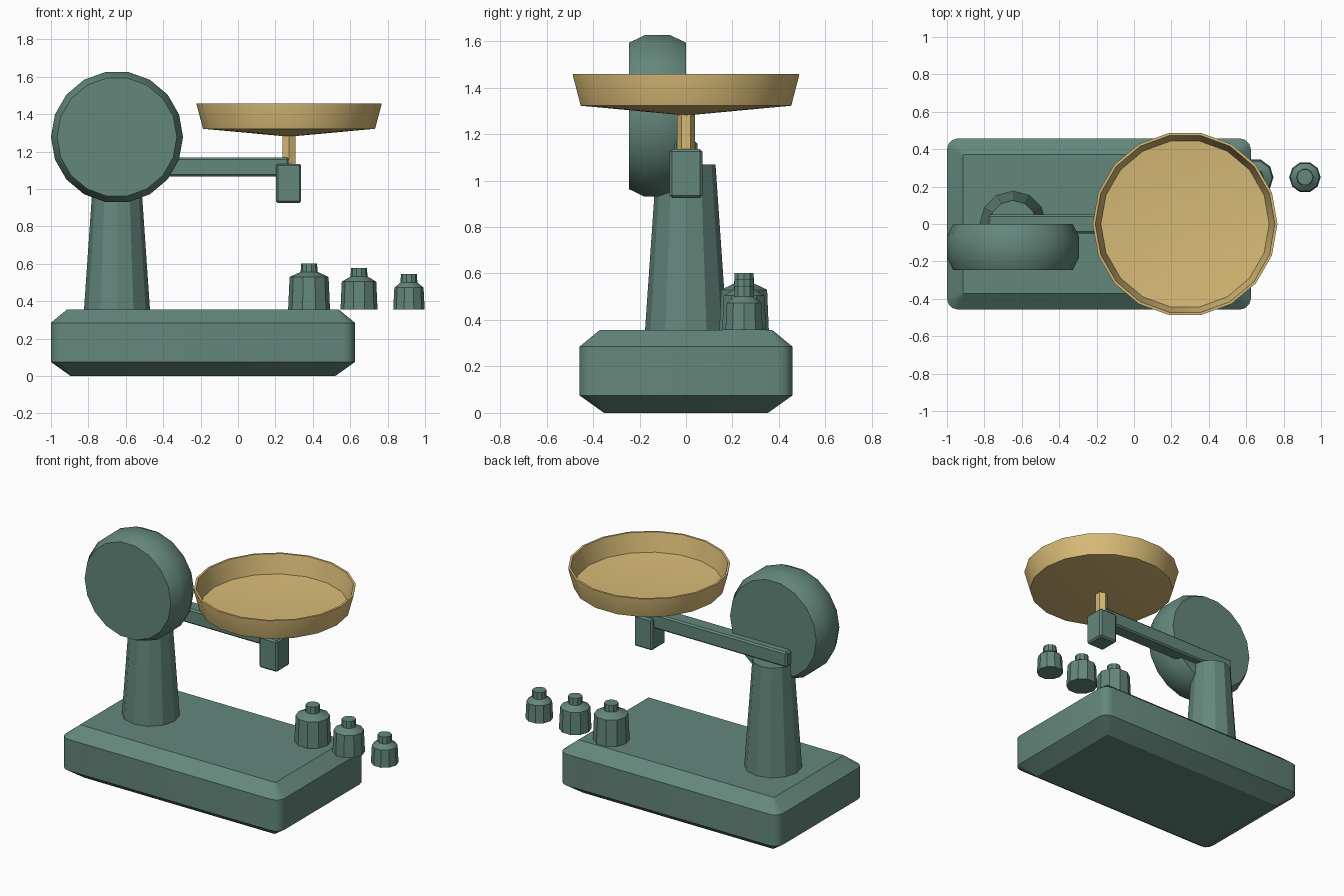
import bpy, bmesh, math
from mathutils import Matrix, Vector

default = bpy.data.objects.get("Cube")
if default:
    bpy.data.objects.remove(default, do_unlink=True)


def material(name, colour):
    mat = bpy.data.materials.new(name)
    mat.use_nodes = True
    mat.diffuse_color = (*colour, 1)
    mat.node_tree.nodes["Principled BSDF"].inputs["Base Color"].default_value = (*colour, 1)
    return mat


GREEN = material("sage green enamel", (0.127, 0.242, 0.202))
BRASS = material("pale brass", (0.68, 0.49, 0.18))


def finish(bm, name, mat, smooth_angle):
    """Turn a bmesh into a named, coloured and shaded object."""
    bmesh.ops.recalc_face_normals(bm, faces=bm.faces)
    mesh = bpy.data.meshes.new(name)
    bm.to_mesh(mesh)
    bm.free()
    mesh.materials.append(mat)
    obj = bpy.data.objects.new(name, mesh)
    bpy.context.collection.objects.link(obj)
    bpy.ops.object.select_all(action='DESELECT')
    obj.select_set(True)
    bpy.context.view_layer.objects.active = obj
    bpy.ops.object.shade_smooth_by_angle(angle=math.radians(smooth_angle))
    return obj


def loft(name, rings, mat, smooth_angle=28, matrix=None):
    """Skin a stack of equal rings and cap both ends."""
    bm = bmesh.new()
    loops = [[bm.verts.new(p) for p in ring] for ring in rings]
    for low, high in zip(loops, loops[1:]):
        for i in range(len(low)):
            j = (i + 1) % len(low)
            bm.faces.new((low[i], low[j], high[j], high[i]))
    bm.faces.new(loops[0][::-1])
    bm.faces.new(loops[-1])
    bmesh.ops.remove_doubles(bm, verts=bm.verts, dist=0.0005)
    if matrix:
        bm.transform(matrix)
    return finish(bm, name, mat, smooth_angle)


def lathe(name, profile, sides, centre, mat, turn=0, matrix=None):
    """Spin (radius, height) pairs around a vertical axis."""
    angles = [turn + math.tau * i / sides for i in range(sides)]
    rings = [[(r * math.cos(a), r * math.sin(a), z) for a in angles] for r, z in profile]
    return loft(name, rings, mat, matrix=Matrix.Translation(centre) @ (matrix or Matrix()))


def box(name, low, high, mat, bevel=0.01):
    low, high = Vector(low), Vector(high)
    bm = bmesh.new()
    bmesh.ops.create_cube(bm, size=1)
    bm.transform(Matrix.Translation((low + high) / 2) @ Matrix.Diagonal((*(high - low), 1)))
    bmesh.ops.bevel(bm, geom=bm.edges[:], offset=bevel, segments=1, affect='EDGES')
    return finish(bm, name, mat, 28)


def rounded_rectangle(half_x, half_y, radius, z, steps=3):
    points = []
    for corner, (sx, sy) in enumerate(((1, 1), (-1, 1), (-1, -1), (1, -1))):
        for i in range(steps + 1):
            a = math.pi / 2 * (corner + i / steps)
            points.append((sx * (half_x - radius) + radius * math.cos(a),
                           sy * (half_y - radius) + radius * math.sin(a), z))
    return points


# Chamfered base block
BASE_TOP = 0.357
HALF_X, HALF_Y = 0.8125, 0.458
base_rings = [rounded_rectangle(HALF_X - inset, HALF_Y - inset, radius, z)
              for inset, radius, z in ((0.105, 0.005, 0), (0, 0.06, 0.075),
                                       (0, 0.06, 0.285), (0.087, 0.005, BASE_TOP))]
loft("base", base_rings, GREEN, 31, Matrix.Translation((-0.1875, 0, 0)))

# Tapered column and the dial drum in front of it
COLUMN_X = -0.647
lathe("column", [(0.177, BASE_TOP - 0.01), (0.127, 1.07)], 12, (COLUMN_X, 0, 0), GREEN)
lathe("dial_drum", [(0.32, 0), (0.353, 0.067), (0.353, 0.178), (0.32, 0.245)], 18,
      (COLUMN_X, 0, 1.278), GREEN, matrix=Matrix.Rotation(math.pi / 2, 4, 'X'))

# Arm, hanging block and pan post
PAN_X = 0.273
box("beam", (-0.78, -0.05, 1.068), (PAN_X, 0.05, 1.168), GREEN)
box("beam_end_block", (0.203, -0.07, 0.925), (0.338, 0.07, 1.135), GREEN)
lathe("pan_post", [(0.039, 1.12), (0.039, 1.295)], 6, (PAN_X, 0, 0), BRASS, math.pi / 6)

# Shallow pan with a thin wall and slightly conical floor
lathe("pan", [(0.0001, 1.28), (0.46, 1.322), (0.494, 1.45), (0.494, 1.458),
              (0.48, 1.458), (0.45, 1.335), (0.0001, 1.298)], 18, (PAN_X, 0, 0), BRASS)

# Row of three knobbed weights
for label, x, radius, height in (("large", 0.38, 0.112, 0.245),
                                 ("medium", 0.647, 0.099, 0.22),
                                 ("small", 0.914, 0.084, 0.188)):
    lathe(label + "_weight",
          [(radius, 0), (radius * 0.93, height - 0.072), (0.045, height - 0.045),
           (0.043, height)], 10, (x, 0.25, BASE_TOP), GREEN)
